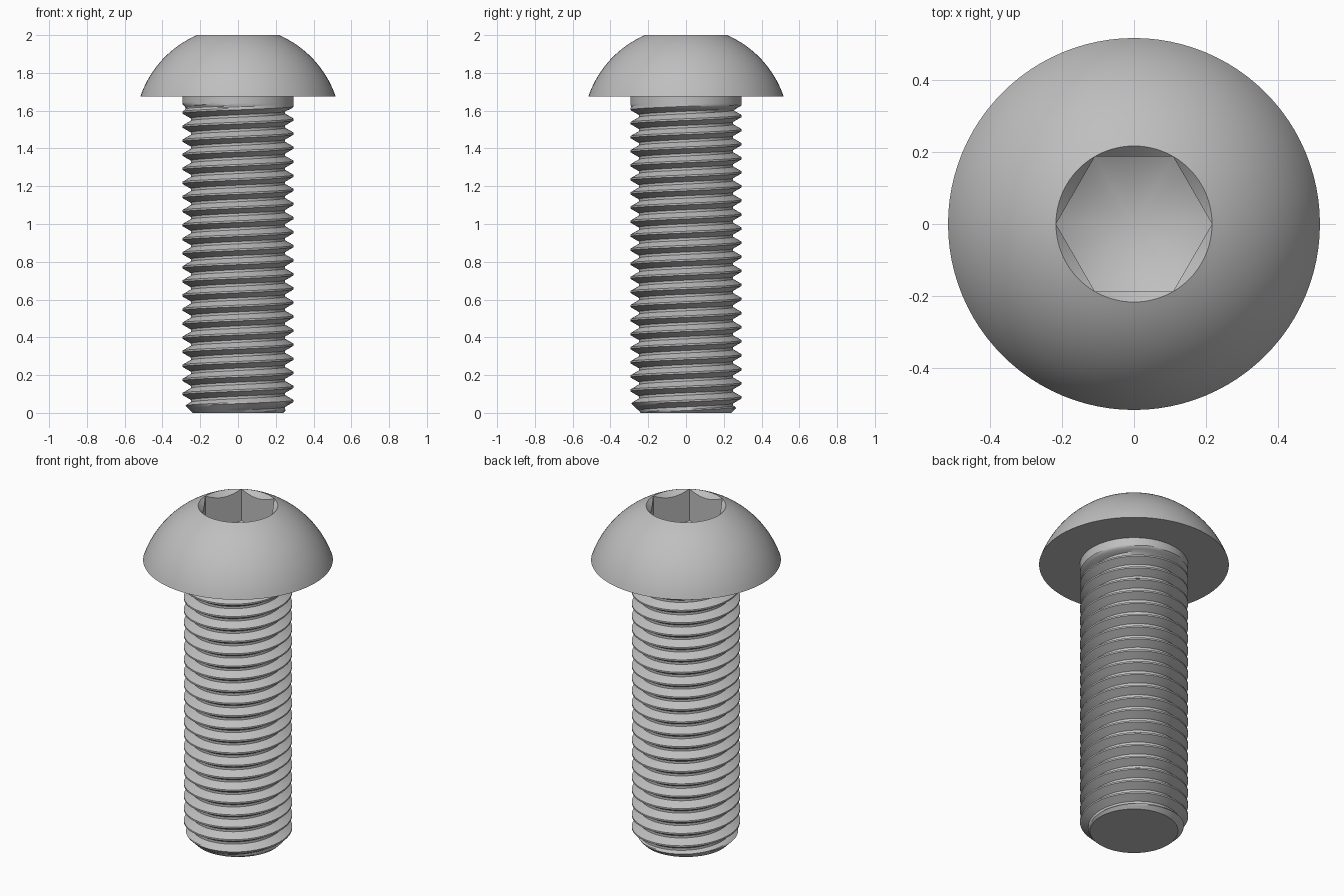
import bpy, bmesh
from math import sin, cos, tan, pi, radians, sqrt, atan2

cube = bpy.data.objects.get("Cube")
if cube:
    bpy.data.objects.remove(cube, do_unlink=True)

SEG = 96                 # steps around the axis, a multiple of six
TOP, SEAT = 2.0, 1.675   # top of the head and its underside
HEAD_R, RIM_R = 0.517, 0.217
CREST, DEPTH, PITCH, START = 0.295, 0.045, 0.0745, 0.063
TIP_R = 0.24
ANGLES = [2 * pi * i / SEG for i in range(SEG)]

steel = bpy.data.materials.new("grey_steel")
steel.use_nodes = True
grey = (0.52, 0.52, 0.52, 1)
steel.diffuse_color = grey
steel.node_tree.nodes["Principled BSDF"].inputs["Base Color"].default_value = grey


def ring(bm, radius, height):
    """One loop of vertices; radius and height are functions of the angle."""
    return [bm.verts.new((radius(a) * cos(a), radius(a) * sin(a), height(a)))
            for a in ANGLES]


def finish(bm, name):
    bmesh.ops.recalc_face_normals(bm, faces=bm.faces)
    mesh = bpy.data.meshes.new(name)
    bm.to_mesh(mesh)
    bm.free()
    mesh.materials.append(steel)
    obj = bpy.data.objects.new(name, mesh)
    bpy.context.collection.objects.link(obj)
    bpy.ops.object.select_all(action='DESELECT')
    obj.select_set(True)
    bpy.context.view_layer.objects.active = obj
    bpy.ops.object.shade_smooth_by_angle(angle=radians(30))


# Domed head with a chamfered hexagonal socket and a conical socket floor
def hexagon(a):
    return RIM_R * cos(pi / 6) / cos(a % (pi / 3) - pi / 6)


def chamfer_height(a):
    return TOP - (RIM_R - hexagon(a))


def floor_height(a):
    return 1.81 - (RIM_R - hexagon(a)) * tan(pi / 6)


bm = bmesh.new()
dome_c = (TOP**2 + RIM_R**2 - SEAT**2 - HEAD_R**2) / (2 * (TOP - SEAT))
dome_r = sqrt(HEAD_R**2 + (SEAT - dome_c)**2)
low, high = atan2(SEAT - dome_c, HEAD_R), atan2(TOP - dome_c, RIM_R)
rings = [ring(bm, lambda a: CREST, lambda a: SEAT)]
STEPS = 20
for i in range(STEPS + 1):
    t = low + (high - low) * i / STEPS
    rings.append(ring(bm, lambda a: dome_r * cos(t), lambda a: dome_c + dome_r * sin(t)))
rings.append(ring(bm, hexagon, chamfer_height))
rings.append(ring(bm, hexagon, floor_height))
rings.append(ring(bm, lambda a: 0, lambda a: 1.81 - RIM_R * tan(pi / 6)))
for lower, upper in zip(rings, rings[1:]):
    for i in range(SEG):
        j = (i + 1) % SEG
        bm.faces.new((lower[i], lower[j], upper[j], upper[i]))
bmesh.ops.remove_doubles(bm, verts=bm.verts, dist=1e-5)
finish(bm, "button_head")

# Threaded shank: rows follow the helix, so each turn joins the next one up
FLANK = 0.35
PHASES = [-0.0625, 0.0625] + [0.0625 + FLANK * f for f in (0.25, 0.5, 0.75, 1)]
PHASES += [1 - p for p in reversed(PHASES[2:])]
ROWS = [(turn, p) for turn in range(-3, 25) for p in PHASES]


def thread_point(a, turn, phase):
    z = START + PITCH * (turn + phase + a / (2 * pi))
    z = min(max(z, 0), SEAT)
    off = min(abs(phase), abs(1 - phase))
    cut = min(max((off - 0.0625) / FLANK, 0), 1)
    fade = min(max((1.63 - z) / 0.03, 0), 1)       # run-out into plain collar
    r = min(CREST - DEPTH * cut * fade, TIP_R + z)  # chamfered tip
    return r * cos(a), r * sin(a), z


bm = bmesh.new()
columns = [[bm.verts.new(thread_point(a, *row)) for row in ROWS] for a in ANGLES]
for i, column in enumerate(columns):
    wrap = i == SEG - 1
    following = columns[0][len(PHASES):] if wrap else columns[i + 1]
    for k in range(len(following) - 1):
        bm.faces.new((column[k], following[k], following[k + 1], column[k + 1]))
bmesh.ops.remove_doubles(bm, verts=bm.verts, dist=1e-5)
tip = sorted((v for v in bm.verts if v.co.z < 1e-5), key=lambda v: atan2(v.co.y, v.co.x))
bm.faces.new(tip)
finish(bm, "threaded_shank")
